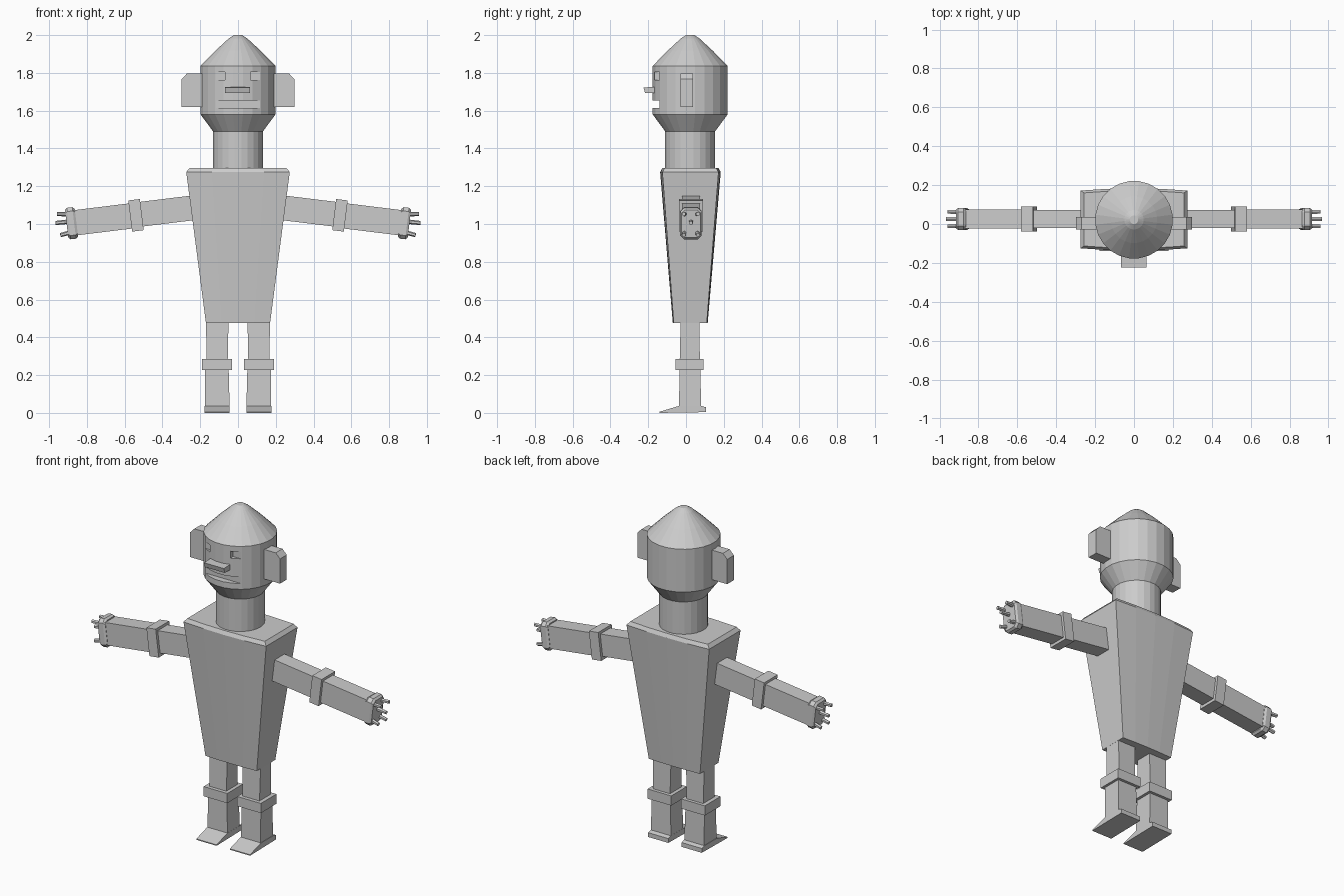
import bpy, bmesh, math
from mathutils import Matrix, Vector

if "Cube" in bpy.data.objects:
    bpy.data.objects.remove(bpy.data.objects["Cube"])

grey = bpy.data.materials.new("plain grey")
grey.diffuse_color = (0.6, 0.6, 0.6, 1)
grey.use_nodes = True
grey.node_tree.nodes["Principled BSDF"].inputs["Base Color"].default_value = grey.diffuse_color


def add(name, bm, matrix=None):
    if matrix is not None:
        bm.transform(matrix)
    bmesh.ops.recalc_face_normals(bm, faces=bm.faces)
    me = bpy.data.meshes.new(name)
    bm.to_mesh(me)
    bm.free()
    me.materials.append(grey)
    ob = bpy.data.objects.new(name, me)
    bpy.context.collection.objects.link(ob)
    return ob


def loft(name, rings, matrix=None):
    """Skin a list of equal-length point rings and cap both ends."""
    bm = bmesh.new()
    vs = [[bm.verts.new(p) for p in ring] for ring in rings]
    n = len(vs[0])
    for a, b in zip(vs, vs[1:]):
        for i in range(n):
            j = (i + 1) % n
            bm.faces.new((a[i], a[j], b[j], b[i]))
    bm.faces.new(vs[0])
    bm.faces.new(vs[-1])
    return add(name, bm, matrix)


def rect(x0, x1, y0, y1, z):
    return [(x0, y0, z), (x1, y0, z), (x1, y1, z), (x0, y1, z)]


def box(name, x0, x1, y0, y1, z0, z1, matrix=None):
    return loft(name, [rect(x0, x1, y0, y1, z0), rect(x0, x1, y0, y1, z1)], matrix)


def extrude_x(name, yz, x0, x1, matrix=None):
    return loft(name, [[(x, y, z) for y, z in yz] for x in (x0, x1)], matrix)


# Head and neck: one turned profile
CY, SIDES = 0.022, 24
profile = [(0.133, 1.28), (0.133, 1.49), (0.2, 1.58), (0.2, 1.837),
           (0.12, 1.918), (0.05, 1.982), (0.022, 2.0)]
head = loft("head", [[(r * math.cos(math.tau * (i + .5) / SIDES),
                       CY + r * math.sin(math.tau * (i + .5) / SIDES), z)
                      for i in range(SIDES)] for r, z in profile])

# Eye sockets and mouth slot
for name, x0, x1, z0, z1 in (("left_eye_cutter", -0.127, -0.07, 1.763, 1.805),
                             ("right_eye_cutter", 0.065, 0.123, 1.763, 1.805),
                             ("mouth_cutter", -0.125, 0.125, 1.615, 1.655)):
    cutter = box(name, x0, x1, -0.3, -0.14, z0, z1)
    cutter.hide_render = True
    cutter.display_type = 'WIRE'
    mod = head.modifiers.new(name, 'BOOLEAN')
    mod.operation, mod.object, mod.solver = 'DIFFERENCE', cutter, 'EXACT'

# Nose
extrude_x("nose", [(-0.14, 1.692), (-0.14, 1.727), (-0.225, 1.723), (-0.217, 1.694)],
          -0.068, 0.064)


# Torso: tapered, with gently bowed front and back
def torso_ring(w, y0, y1, bow, z):
    ts = [-1, -0.5, 0, 0.5, 1]
    front = [(w * t, y0 - bow * (1 - t * t), z) for t in ts]
    back = [(w * t, y1 + bow * (1 - t * t), z) for t in reversed(ts)]
    return front + back


loft("torso", [torso_ring(0.17, -0.065, 0.11, 0.005, 0.477),
               torso_ring(0.274, -0.125, 0.172, 0.012, 1.275),
               torso_ring(0.257, -0.113, 0.16, 0.012, 1.296)])

for s, side in ((-1, "left"), (1, "right")):
    mirror = Matrix.Diagonal((s, 1, 1, 1))

    # Ear with chamfered outer top edge
    ear = [(0.17, 1.62), (0.298, 1.62), (0.298, 1.768), (0.27, 1.797), (0.17, 1.797)]
    loft(side + "_ear", [[(x, y, z) for x, z in ear] for y in (-0.028, 0.036)], mirror)

    # Arm, built along x around the elbow and then tilted down
    arm = mirror @ Matrix.Translation((0.54, 0.026, 1.046)) @ Matrix.Rotation(math.radians(7), 4, 'Y')
    box(side + "_upper_arm", -0.36, 0, -0.047, 0.047, -0.063, 0.068, arm)
    box(side + "_forearm", 0, 0.335, -0.048, 0.048, -0.067, 0.067, arm)
    box(side + "_elbow_band", -0.031, 0.031, -0.064, 0.064, -0.083, 0.083, arm)

    # Hand plate with clipped corners
    def octagon(x, w, h, c):
        return [(x, y, z) for y, z in ((-w, c - h), (c - w, -h), (w - c, -h), (w, c - h),
                                       (w, h - c), (w - c, h), (c - w, h), (-w, h - c))]
    loft(side + "_hand", [octagon(0.318, 0.05, 0.074, 0.018), octagon(0.33, 0.057, 0.084, 0.02),
                          octagon(0.358, 0.057, 0.084, 0.02), octagon(0.37, 0.05, 0.074, 0.018)], arm)

    # Splayed fingers
    for k, (y, z, end) in enumerate(((-0.034, 0.05, 0.415), (0.034, 0.05, 0.415), (0, 0.01, 0.428),
                                     (-0.034, -0.048, 0.41), (0.034, -0.048, 0.41))):
        root, tip = Vector((0.355, y, z)), Vector((end, y * 1.1, z * 1.15))
        d = tip - root
        bm = bmesh.new()
        bmesh.ops.create_cone(bm, cap_ends=True, segments=6, radius1=0.012, radius2=0.011, depth=d.length)
        turn = d.to_track_quat('Z', 'Y').to_matrix().to_4x4()
        add(f"{side}_finger_{k + 1}", bm, arm @ Matrix.Translation((root + tip) / 2) @ turn)

    # Leg with knee band
    loft(side + "_thigh", [rect(0.055, 0.165, -0.034, 0.074, 0.25),
                           rect(0.05, 0.17, -0.028, 0.07, 0.5)], mirror)
    loft(side + "_shin", [rect(0.044, 0.176, -0.037, 0.08, 0.02),
                          rect(0.05, 0.175, -0.034, 0.076, 0.25)], mirror)
    box(side + "_knee_band", 0.033, 0.19, -0.055, 0.093, 0.226, 0.284, mirror)

    # Wedge foot
    extrude_x(side + "_foot", [(-0.14, 0), (0.105, 0.004), (0.105, 0.03), (0.08, 0.037),
                               (-0.037, 0.037), (-0.14, 0.006)], 0.044, 0.178, mirror)
